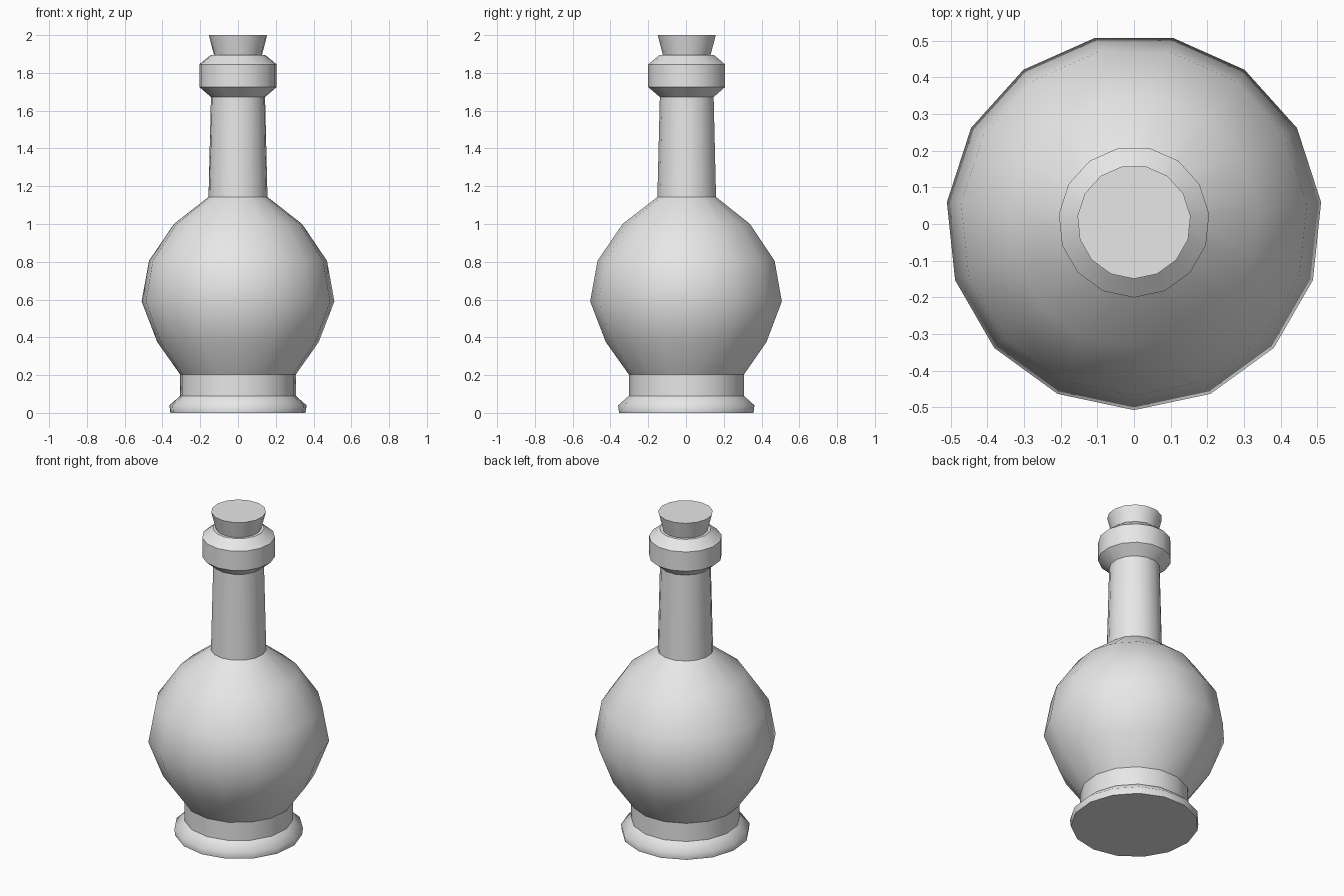
import bpy
import bmesh
from math import cos, sin, pi, radians

SIDES = 15
CENTRE_Y = 0.0055

cube = bpy.data.objects.get("Cube")
if cube:
    bpy.data.objects.remove(cube, do_unlink=True)

grey = bpy.data.materials.new("light_grey")
grey.use_nodes = True
colour = (0.8, 0.8, 0.8, 1.0)
grey.diffuse_color = colour
grey.node_tree.nodes["Principled BSDF"].inputs["Base Color"].default_value = colour


def lathe(name, profile, sharp_angle=35, cap_bottom=False, cap_top=False):
    """Revolve (radius, height) points, with one corner facing the front."""
    bm = bmesh.new()
    rings = []
    for r, z in profile:
        angles = [2 * pi * i / SIDES - pi / 2 for i in range(SIDES)]
        rings.append([bm.verts.new((r * cos(a), r * sin(a) + CENTRE_Y, z)) for a in angles])
    for low, high in zip(rings, rings[1:]):
        for i in range(SIDES):
            j = (i + 1) % SIDES
            bm.faces.new((low[i], low[j], high[j], high[i]))
    if cap_bottom:
        bm.faces.new(rings[0][::-1])
    if cap_top:
        bm.faces.new(rings[-1])
    mesh = bpy.data.meshes.new(name)
    bm.to_mesh(mesh)
    bm.free()
    mesh.materials.append(grey)
    mesh.shade_smooth()
    mesh.set_sharp_from_angle(angle=radians(sharp_angle))
    obj = bpy.data.objects.new(name, mesh)
    bpy.context.collection.objects.link(obj)
    return obj


# Base: rounded foot and straight collar
lathe("foot", [(0.36, 0), (0.365, 0.04), (0.308, 0.09)], 65, cap_bottom=True)
lathe("collar", [(0.308, 0.09), (0.308, 0.203)])

# Round belly of the bottle
lathe("belly", [(0.308, 0.203), (0.43, 0.375), (0.513, 0.59),
                (0.474, 0.805), (0.341, 1.0), (0.157, 1.143)], 65)

# Tapered neck and bevelled lip
lathe("neck", [(0.157, 1.143), (0.144, 1.672)])
lathe("lip", [(0.144, 1.672), (0.206, 1.725), (0.206, 1.845),
              (0.145, 1.895), (0.128, 1.895)])

# Flared stopper
lathe("stopper", [(0.128, 1.895), (0.155, 2.0)], cap_top=True)
